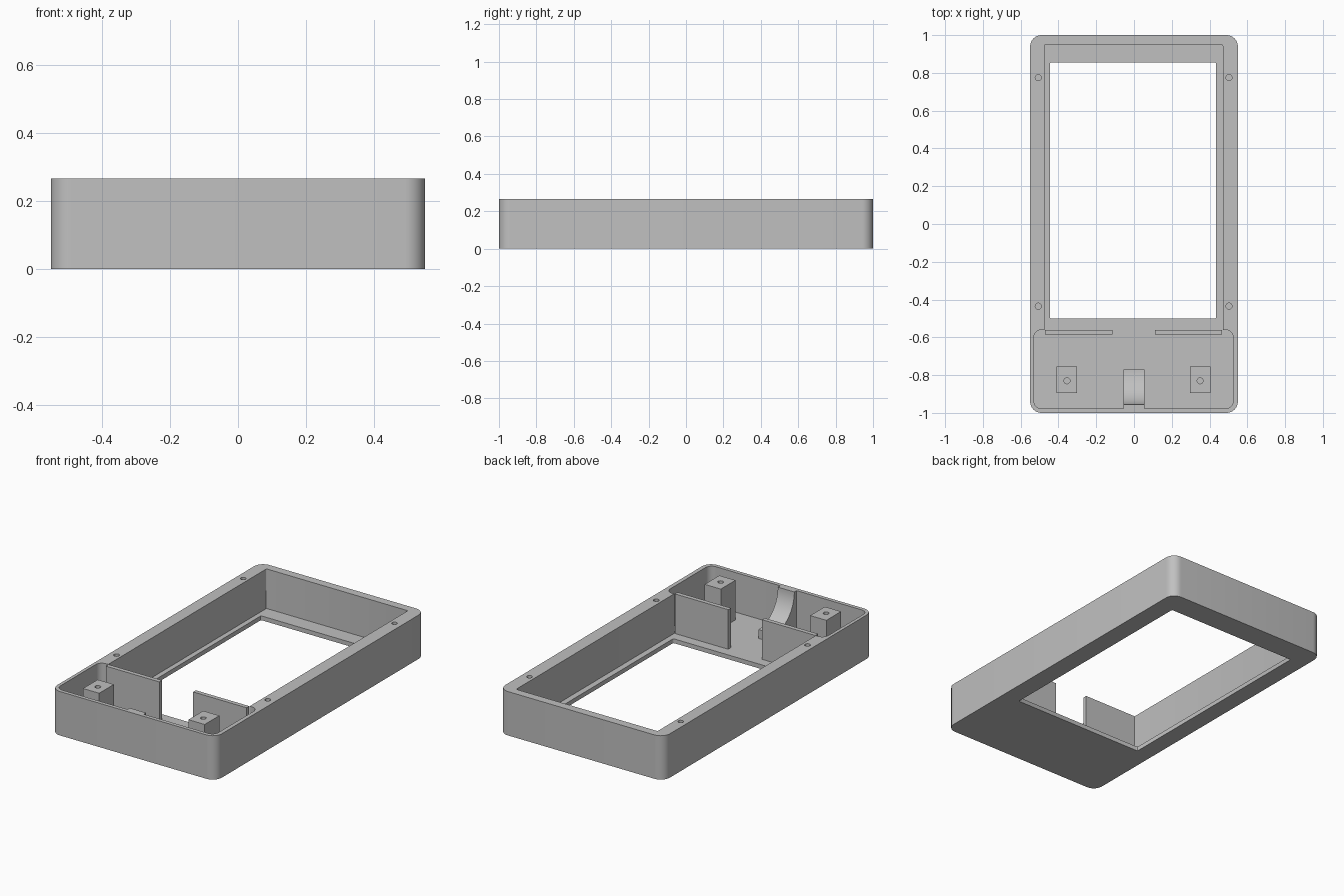
import bpy, bmesh, math

cube = bpy.data.objects.get("Cube")
if cube:
    bpy.data.objects.remove(cube, do_unlink=True)

HEIGHT, FLOOR = 0.265, 0.026

grey = bpy.data.materials.new("plain_grey")
grey.use_nodes = True
grey.diffuse_color = (0.53, 0.53, 0.53, 1)
grey.node_tree.nodes["Principled BSDF"].inputs["Base Color"].default_value = (0.53, 0.53, 0.53, 1)


def prism(name, outline, vector):
    """Closed solid from a planar outline pushed along a vector."""
    bm = bmesh.new()
    base = bm.faces.new([bm.verts.new(p) for p in outline])
    result = bmesh.ops.extrude_face_region(bm, geom=[base])
    verts = [v for v in result["geom"] if isinstance(v, bmesh.types.BMVert)]
    bmesh.ops.translate(bm, verts=verts, vec=vector)
    bmesh.ops.recalc_face_normals(bm, faces=bm.faces)
    mesh = bpy.data.meshes.new(name)
    bm.to_mesh(mesh)
    bm.free()
    mesh.materials.append(grey)
    obj = bpy.data.objects.new(name, mesh)
    bpy.context.collection.objects.link(obj)
    return obj


def block(name, x0, x1, y0, y1, z0, z1, radius=0, steps=8):
    """Upright box, optionally with rounded vertical corners."""
    if radius == 0:
        steps = 0
    corners = [(x1, y1, -1, -1), (x0, y1, 1, -1), (x0, y0, 1, 1), (x1, y0, -1, 1)]
    outline = []
    for i, (x, y, sx, sy) in enumerate(corners):
        for s in range(steps + 1):
            a = math.pi / 2 * (i + s / max(steps, 1))
            outline.append((x + sx * radius + radius * math.cos(a),
                            y + sy * radius + radius * math.sin(a), z0)
                           if radius else (x, y, z0))
    return prism(name, outline, (0, 0, z1 - z0))


def screw_hole(x, y, radius=0.016, depth=0.12, sides=24):
    ring = [(x + radius * math.cos(math.tau * i / sides),
             y + radius * math.sin(math.tau * i / sides), HEIGHT - depth)
            for i in range(sides)]
    return prism("hole_cutter", ring, (0, 0, depth + 0.1))


def select(obj):
    bpy.ops.object.select_all(action='DESELECT')
    obj.select_set(True)
    bpy.context.view_layer.objects.active = obj


def cut(obj, cutters):
    for cutter in cutters:
        select(obj)
        mod = obj.modifiers.new("cut", 'BOOLEAN')
        mod.operation = 'DIFFERENCE'
        mod.solver = 'EXACT'
        mod.object = cutter
        bpy.ops.object.modifier_apply(modifier=mod.name)
        bpy.data.objects.remove(cutter, do_unlink=True)


def smooth(obj):
    select(obj)
    bpy.ops.object.shade_smooth_by_angle(angle=math.radians(30))


# Case: rounded tray with two joined cavities, a window and rim screw holes
case = block("case_body", -0.55, 0.55, -1, 1, 0, HEIGHT, 0.06)
cut(case, [
    block("screen_cavity", -0.475, 0.47, -0.6, 0.95, FLOOR, 0.4, 0.008, 3),
    block("lower_cavity", -0.53, 0.525, -0.977, -0.56, FLOOR, 0.4, 0.04),
    block("window_cutter", -0.445, 0.435, -0.5, 0.855, -0.1, 0.2, 0.008, 3),
] + [screw_hole(x, y) for x in (-0.507, 0.503) for y in (-0.435, 0.775)])
smooth(case)

# Divider panels and screw posts, one of each per side
for side, centre in (("right", -0.355), ("left", 0.35)):
    post = block(side + "_post", centre - 0.054, centre + 0.054,
                 -0.895, -0.755, FLOOR, HEIGHT)
    cut(post, [screw_hole(centre, -0.83)])
    smooth(post)
for side, x0, x1 in (("right", -0.472, -0.115), ("left", 0.11, 0.467)):
    block(side + "_divider", x0, x1, -0.586, -0.56, FLOOR, HEIGHT)

# Cable ramp: concave quarter round rising to the front rim
radius, steps = 0.185, 20
profile = [(-0.055, -0.977, FLOOR), (-0.055, -0.77, FLOOR)]
for i in range(steps + 1):
    a = math.pi / 2 * i / steps
    profile.append((-0.055, -0.77 - radius * math.sin(a), HEIGHT - radius * math.cos(a)))
profile.append((-0.055, -0.977, HEIGHT))
smooth(prism("cable_ramp", profile, (0.11, 0, 0)))
